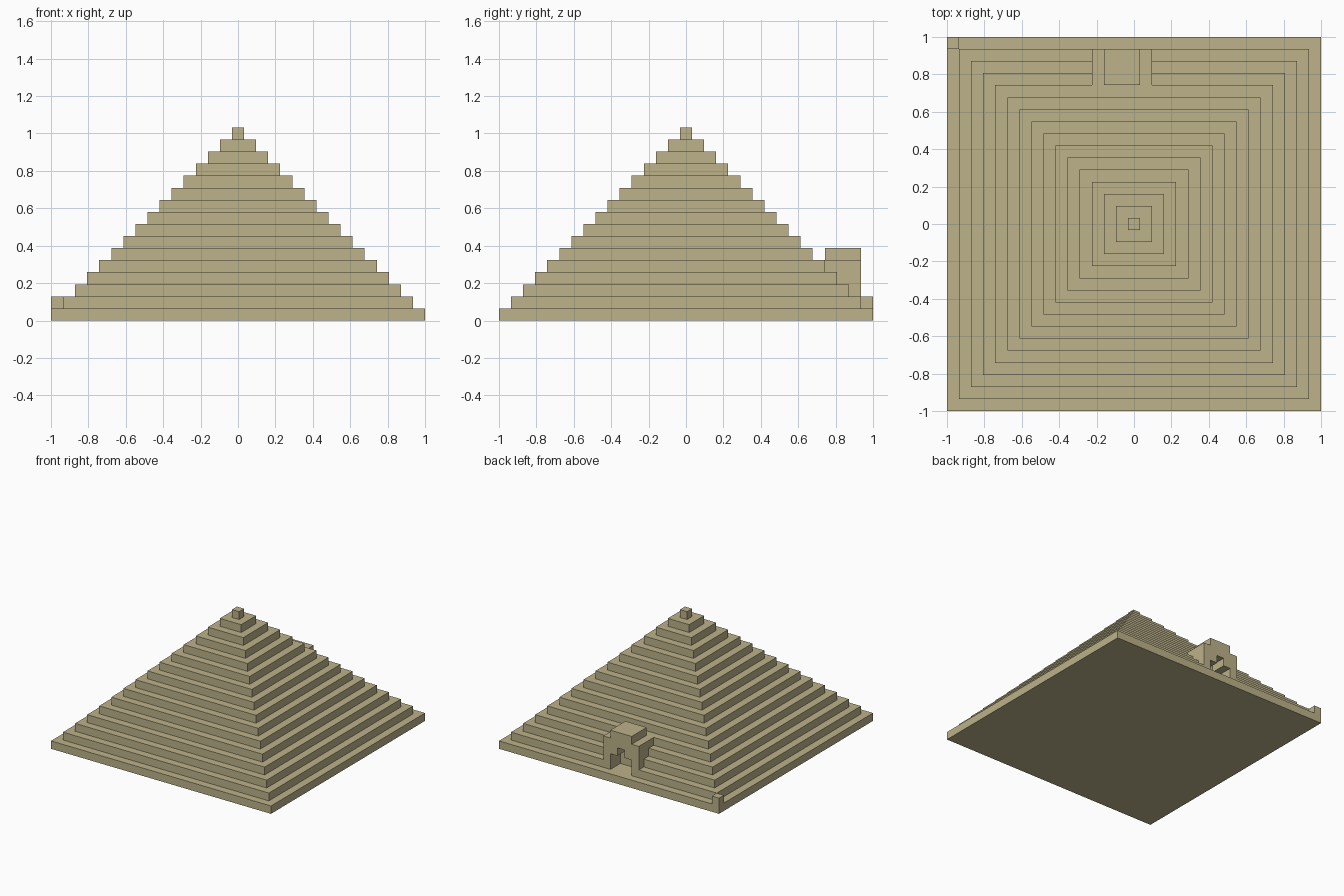
import bpy, bmesh
from mathutils import Matrix, Vector

cube = bpy.data.objects.get("Cube")
if cube:
    bpy.data.objects.remove(cube, do_unlink=True)

STEPS = 16
HALF = STEPS - 0.5          # half width of the base, in blocks
UNIT = 1 / HALF             # size of one block

stone = bpy.data.materials.new("sandstone")
stone.use_nodes = True
color = (0.503, 0.445, 0.254, 1)
stone.diffuse_color = color
bsdf = next(n for n in stone.node_tree.nodes if n.type == 'BSDF_PRINCIPLED')
bsdf.inputs["Base Color"].default_value = color
bsdf.inputs["Roughness"].default_value = 0.9


def make_object(name, bm):
    bmesh.ops.recalc_face_normals(bm, faces=bm.faces)
    mesh = bpy.data.meshes.new(name)
    bm.to_mesh(mesh)
    bm.free()
    mesh.materials.append(stone)
    obj = bpy.data.objects.new(name, mesh)
    bpy.context.collection.objects.link(obj)
    return obj


def box(name, low, high):
    low, high = Vector(low), Vector(high)
    bm = bmesh.new()
    bmesh.ops.create_cube(bm, size=1)
    bmesh.ops.scale(bm, vec=high - low, verts=bm.verts)
    bmesh.ops.translate(bm, vec=(low + high) / 2, verts=bm.verts)
    return make_object(name, bm)


def combine(target, tool, operation):
    mod = target.modifiers.new(operation, 'BOOLEAN')
    mod.operation = operation
    mod.solver = 'EXACT'
    mod.object = tool
    bpy.context.view_layer.objects.active = target
    bpy.ops.object.modifier_apply(modifier=mod.name)
    bpy.data.objects.remove(tool, do_unlink=True)


# Stepped pyramid: square rings joined by risers and treads
bm = bmesh.new()
rings = []
for k in range(STEPS):
    r = HALF - k
    for z in (k, k + 1):
        rings.append([bm.verts.new((x * r, y * r, z))
                      for x, y in ((-1, -1), (1, -1), (1, 1), (-1, 1))])
for a, b in zip(rings, rings[1:]):
    for i in range(4):
        j = (i + 1) % 4
        bm.faces.new((a[i], a[j], b[j], b[i]))
bm.faces.new(rings[0][::-1])
bm.faces.new(rings[-1])
pyramid = make_object("stepped_pyramid", bm)

# Entrance at the back: wide shoulders with a narrower roof block
combine(pyramid, box("entrance_shoulders", (-3.5, 11, 0.5), (1.5, 14.5, 5)), 'UNION')
combine(pyramid, box("entrance_roof", (-2.5, 11.5, 4.5), (0.5, 14.5, 6)), 'UNION')

# Stepped doorway
combine(pyramid, box("doorway", (-2.5, 12.5, 1), (0.5, 15, 3)), 'DIFFERENCE')
combine(pyramid, box("doorway_peak", (-1.5, 12.5, 2.5), (-0.5, 15, 4)), 'DIFFERENCE')

# Single block on the back corner of the base
corner = box("corner_block", (-HALF, HALF - 1, 1), (1 - HALF, HALF, 2))

# Bring block units to final size
for obj in (pyramid, corner):
    obj.data.transform(Matrix.Scale(UNIT, 4))
    obj.data.update()
